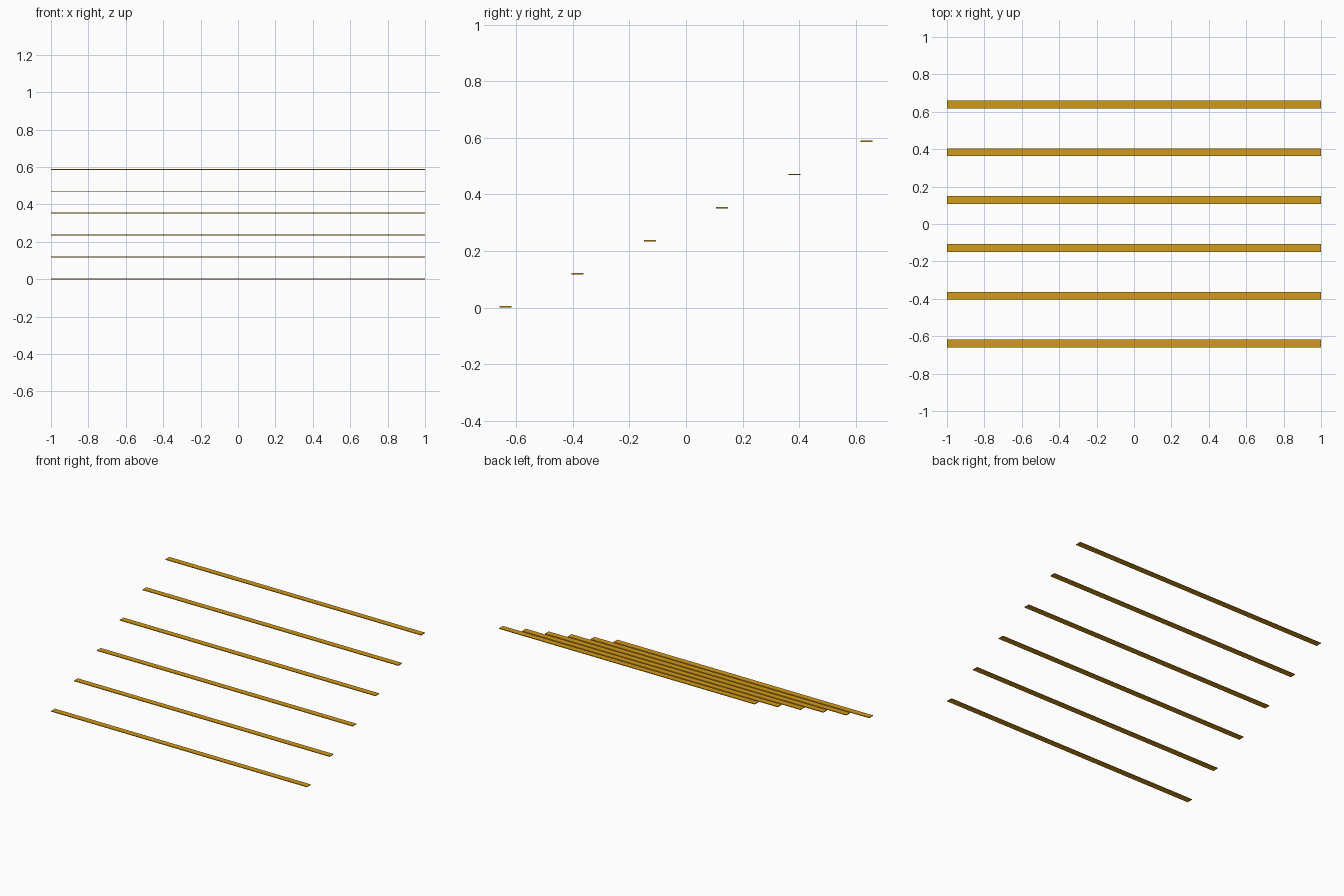
import bpy

if "Cube" in bpy.data.objects:
    bpy.data.objects.remove(bpy.data.objects["Cube"])

# Six thin edge strips, one for each step of a staircase
COUNT = 6
LENGTH, DEPTH, THICK = 2.0, 0.042, 0.005
RUN, RISE = 0.2555, 0.117

mat = bpy.data.materials.new("strip_yellow")
mat.diffuse_color = (0.65, 0.32, 0.01, 1)
mat.use_nodes = True
mat.node_tree.nodes["Principled BSDF"].inputs["Base Color"].default_value = mat.diffuse_color


def strip(i):
    y = (i - (COUNT - 1) / 2) * RUN
    z = THICK / 2 + i * RISE
    bpy.ops.mesh.primitive_cube_add(size=1, location=(0, y, z))
    ob = bpy.context.object
    ob.name = f"step_edge_strip_{i + 1}"
    ob.scale = (LENGTH, DEPTH, THICK)
    bpy.ops.object.transform_apply(location=False, rotation=False, scale=True)
    ob.data.materials.append(mat)


for i in range(COUNT):
    strip(i)
